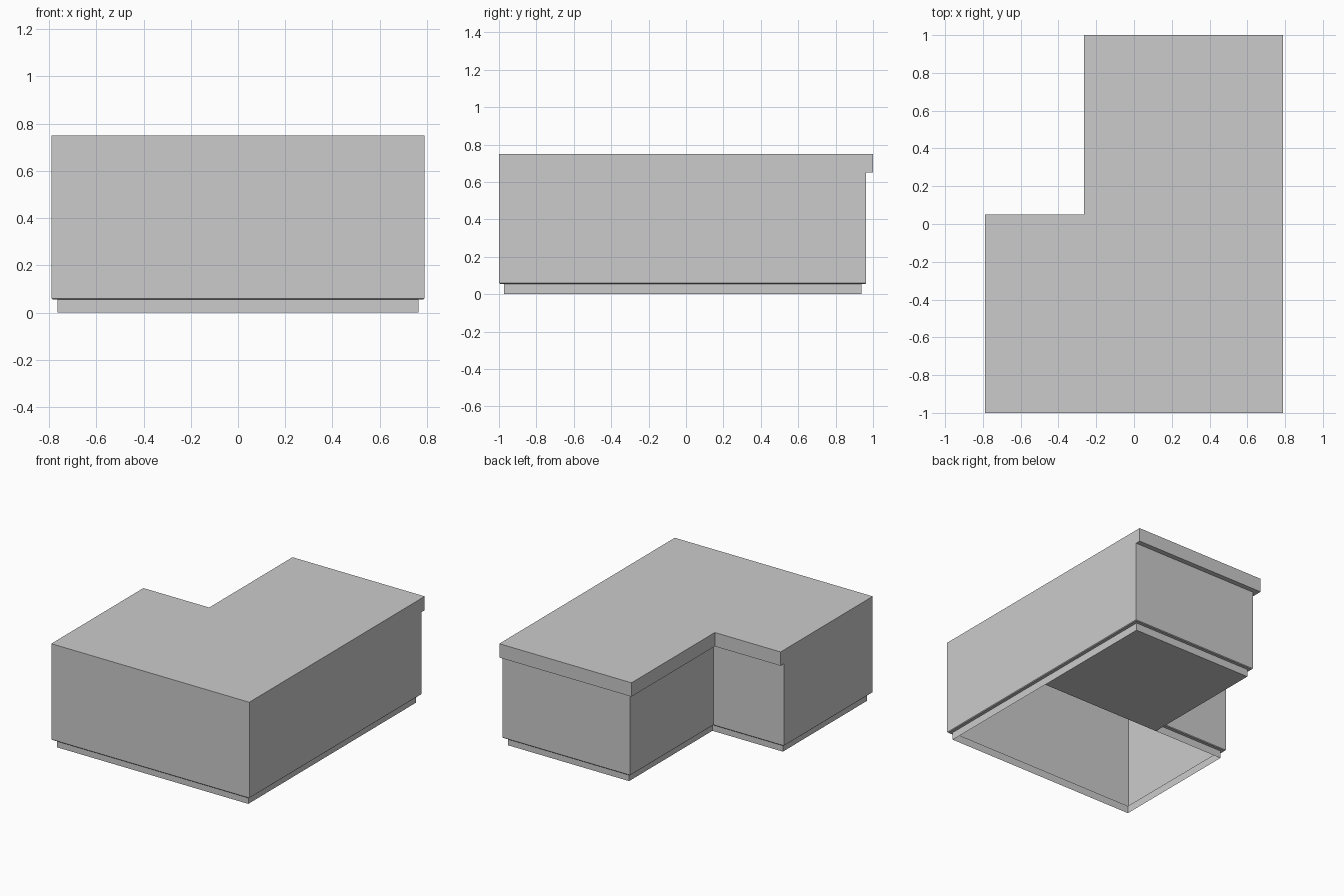
import bpy, bmesh

if "Cube" in bpy.data.objects:
    bpy.data.objects.remove(bpy.data.objects["Cube"])

L, R, F = -0.79, 0.79, -1.0       # left, right, front limits
XW, YI, YB = -0.265, 0.05, 1.0    # worktop wing side, inner edge, back edge


def outline(z, over=0.0, inset=0.0):
    """L-shaped ring: 'over' pulls in only the overhanging sides, 'inset' all sides."""
    l, r, f = L + inset, R - inset, F + inset
    s = over + inset
    xw, yi, yb = XW + s, YI - s, YB - s
    return [(l, f, z), (r, f, z), (r, yi, z), (r, yb, z),
            (xw, yb, z), (xw, yi, z), (l, yi, z)]


def build(name, rings, caps=()):
    """Join stacked rings with quads; caps are (ring index, vertex order)."""
    bm = bmesh.new()
    rows = [[bm.verts.new(p) for p in ring] for ring in rings]
    for a, b in zip(rows, rows[1:]):
        for i in range(7):
            j = (i + 1) % 7
            bm.faces.new((a[i], a[j], b[j], b[i]))
    for k, order in caps:
        bm.faces.new([rows[k][i] for i in order])
    bmesh.ops.remove_doubles(bm, verts=bm.verts[:], dist=1e-5)
    thin = [f for f in bm.faces if f.calc_area() < 1e-8]
    bmesh.ops.delete(bm, geom=thin, context='FACES')
    me = bpy.data.meshes.new(name)
    bm.to_mesh(me)
    bm.free()
    ob = bpy.data.objects.new(name, me)
    bpy.context.collection.objects.link(ob)
    return ob


# Recessed plinth: floor only under the wing, front part open below
build("plinth",
      [outline(0, 0.037, 0.026), outline(0.055, 0.037, 0.026), outline(0.055, 0.037, 0.005)],
      [(0, (2, 5, 4, 3))])

# Cabinet walls with a small chamfer along the lower edge
build("cabinet",
      [outline(0.055, 0.037, 0.005), outline(0.06, 0.037), outline(0.65, 0.037)])

# Worktop overhanging the back and the inner corner
build("worktop",
      [outline(0.65, 0.037), outline(0.65), outline(0.75)],
      [(2, (0, 1, 2, 5, 6)), (2, (2, 3, 4, 5))])
